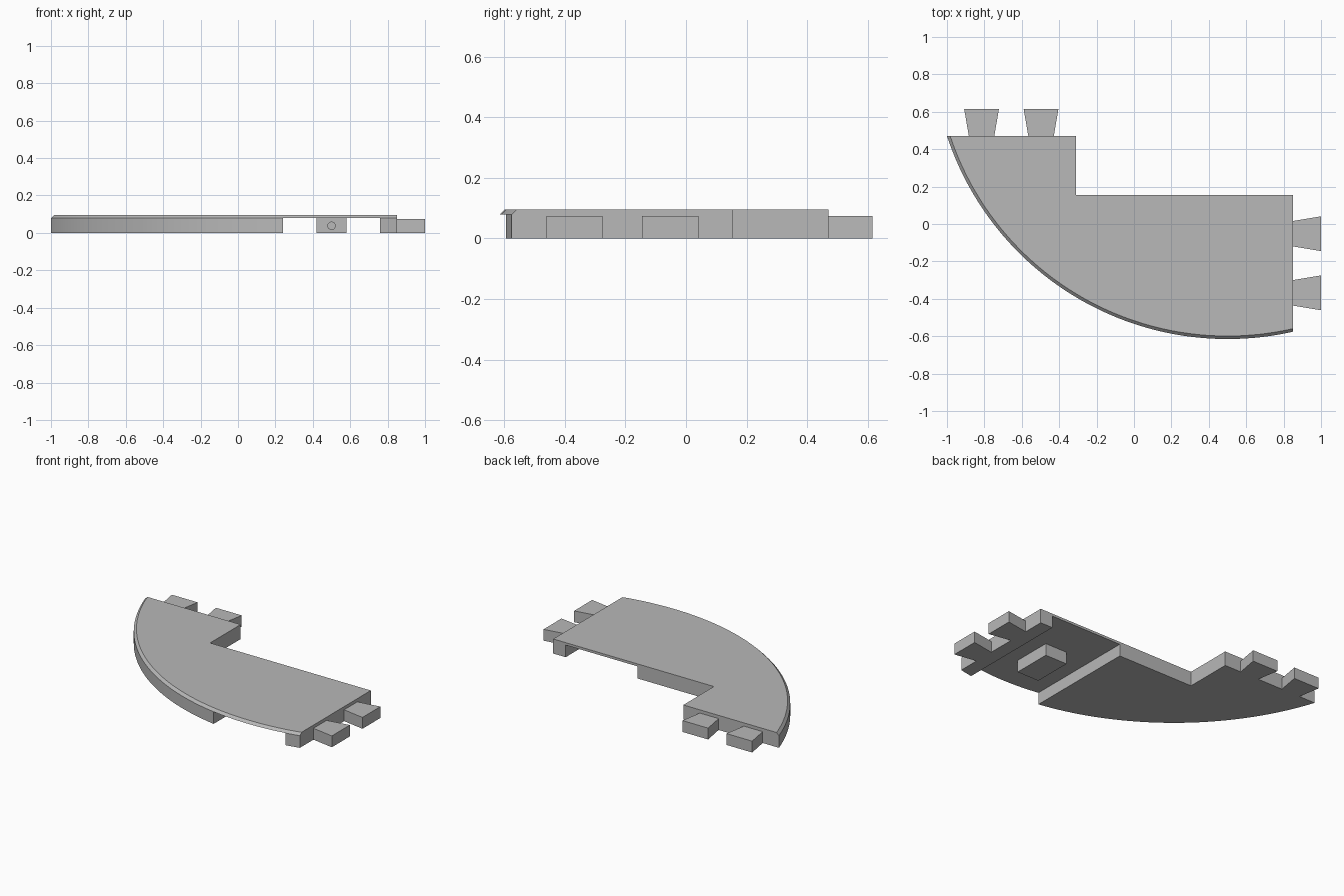
import bpy
import bmesh
from math import acos, cos, pi, sin, sqrt

cube = bpy.data.objects.get("Cube")
if cube:
    bpy.data.objects.remove(cube, do_unlink=True)

# Main dimensions
CX, CY, R = 0.5, 0.964, 1.579      # centre and radius of the curved front
BACK, INNER = 0.47, 0.155          # two steps of the back edge
STEP_X, END_X = -0.31, 0.85
CHANNEL_L, CHANNEL_R = 0.24, 0.76  # open channel below the plate
UNDER, TOP, TENON_H = 0.079, 0.095, 0.074
CHAMFER = 0.016

grey = bpy.data.materials.new("plain grey")
grey.use_nodes = True
colour = (0.48, 0.48, 0.48, 1)
grey.diffuse_color = colour
grey.node_tree.nodes["Principled BSDF"].inputs["Base Color"].default_value = colour


def arc(x0, x1, r=R, n=64):
    """Points on the curved front between two x positions."""
    a0, a1 = (acos((x - CX) / r) for x in (x0, x1))
    angles = [a0 + (a1 - a0) * i / n for i in range(n + 1)]
    return [(CX + r * cos(a), CY - r * sin(a)) for a in angles]


def arc_start(r):
    """Where the curve meets the back edge."""
    return CX - sqrt(r * r - (BACK - CY) ** 2)


def prism(name, lower, z0, z1, upper=None):
    """Solid between a lower outline and a matching upper one."""
    bm = bmesh.new()
    low = [bm.verts.new((x, y, z0)) for x, y in lower]
    high = [bm.verts.new((x, y, z1)) for x, y in (upper or lower)]
    bm.faces.new(low[::-1])
    bm.faces.new(high)
    for i in range(len(low)):
        j = (i + 1) % len(low)
        bm.faces.new((low[i], low[j], high[j], high[i]))
    bmesh.ops.recalc_face_normals(bm, faces=bm.faces)
    mesh = bpy.data.meshes.new(name)
    bm.to_mesh(mesh)
    bm.free()
    obj = bpy.data.objects.new(name, mesh)
    bpy.context.collection.objects.link(obj)
    mesh.materials.append(grey)
    bpy.ops.object.select_all(action="DESELECT")
    obj.select_set(True)
    bpy.context.view_layer.objects.active = obj
    bpy.ops.object.shade_smooth_by_angle(angle=pi / 7)
    return obj


def rect(x0, x1, y0, y1):
    return [(x0, y0), (x1, y0), (x1, y1), (x0, y1)]


# Top plate with a chamfer along the curve
corner = [(END_X, INNER), (STEP_X, INNER), (STEP_X, BACK)]
small = R - CHAMFER
prism("top_plate", arc(arc_start(R), END_X) + corner, UNDER, TOP,
      arc(arc_start(small), END_X, small) + corner)

# Solid base left of the channel, and the narrow rail at the other end
prism("base_body", arc(arc_start(R), CHANNEL_L)
      + [(CHANNEL_L, INNER), (STEP_X, INNER), (STEP_X, BACK)], 0, UNDER)
prism("end_rail", arc(CHANNEL_R, END_X, n=8)
      + [(END_X, INNER), (CHANNEL_R, INNER)], 0, UNDER)

# Block hanging in the channel, with a blind round hole in its front
block = prism("channel_block", rect(0.42, 0.58, -0.38, -0.12), 0, UNDER)
bpy.ops.mesh.primitive_cylinder_add(vertices=32, radius=0.02, depth=0.2,
                                    location=(CX, -0.38, 0.038),
                                    rotation=(pi / 2, 0, 0))
cutter = bpy.context.object
cutter.name = "hole_cutter"
cutter.data.materials.append(grey)
cut = block.modifiers.new("hole", "BOOLEAN")
cut.operation = "DIFFERENCE"
cut.solver = "EXACT"
cut.object = cutter
bpy.context.view_layer.objects.active = block
bpy.ops.object.modifier_apply(modifier=cut.name)
bpy.data.objects.remove(cutter, do_unlink=True)

# Dovetail tenons: two on the back edge, two on the end
NECK, FLARE = 0.068, 0.093


def tenon(name, centre, root, tip, along_x):
    pts = [(centre - NECK, root), (centre + NECK, root),
           (centre + FLARE, tip), (centre - FLARE, tip)]
    prism(name, pts if along_x else [(b, a) for a, b in pts[::-1]], 0, TENON_H)


for i, c in enumerate((-0.815, -0.497)):
    tenon(f"back_tenon_{i + 1}", c, BACK, 0.615, True)
for i, c in enumerate((-0.052, -0.368)):
    tenon(f"end_tenon_{i + 1}", c, END_X, 1.0, False)
